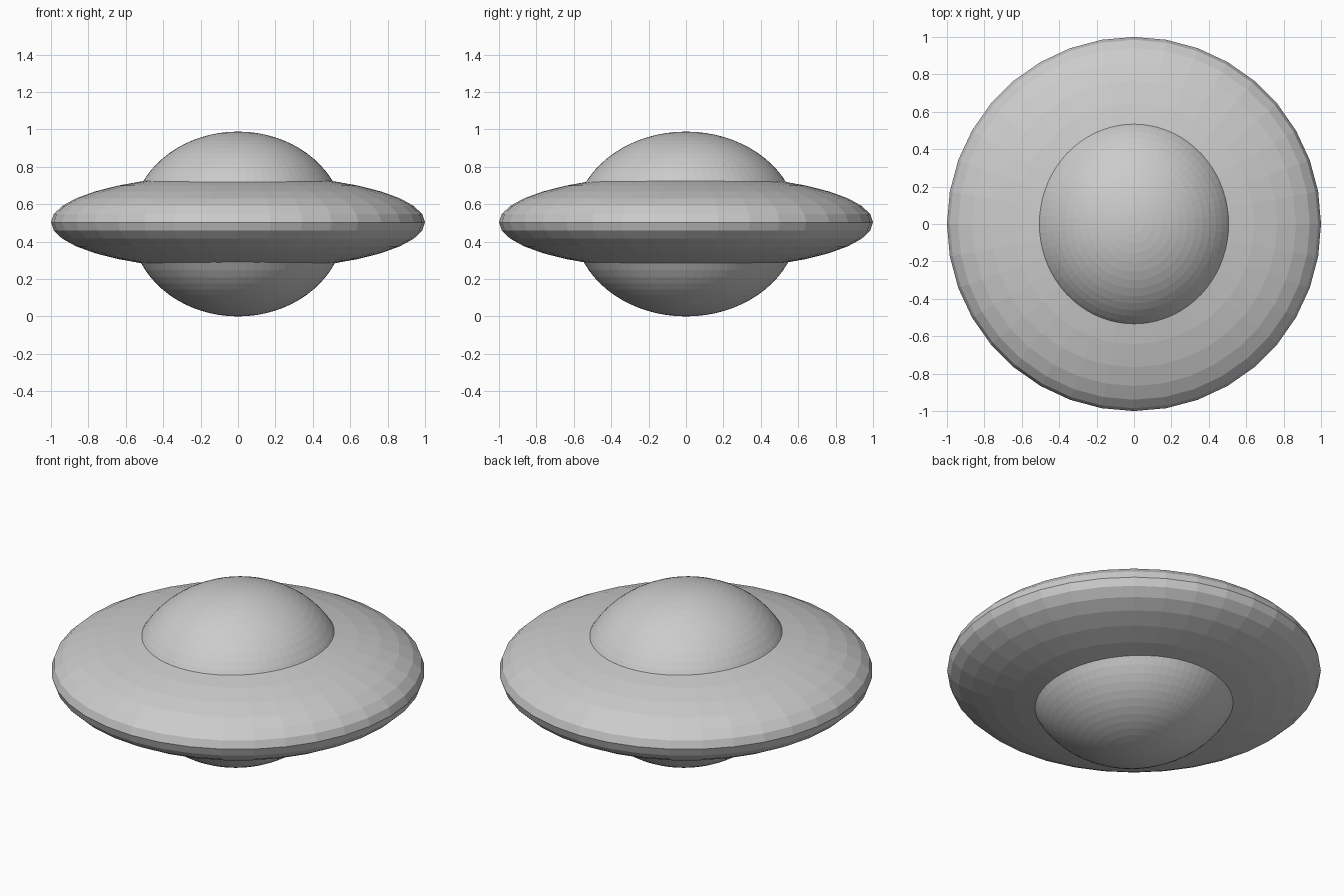
import bpy

if "Cube" in bpy.data.objects:
    bpy.data.objects.remove(bpy.data.objects["Cube"])


def ellipsoid(name, segments, rings, radii, z):
    """Flat-shaded UV ellipsoid with its scale applied to the mesh."""
    bpy.ops.mesh.primitive_uv_sphere_add(segments=segments, ring_count=rings,
                                         radius=1, location=(0, 0, z))
    obj = bpy.context.object
    obj.name = name
    obj.scale = radii
    bpy.ops.object.transform_apply(location=False, rotation=False, scale=True)
    bpy.ops.object.shade_flat()
    return obj


# Wide low-poly saucer disc
ellipsoid("saucer_disc", 36, 18, (1.0, 1.0, 0.256), 0.503)

# Finer cabin body: forms the upper dome and the underside bulge
ellipsoid("cabin_dome", 72, 36, (0.572, 0.60, 0.494), 0.494)
